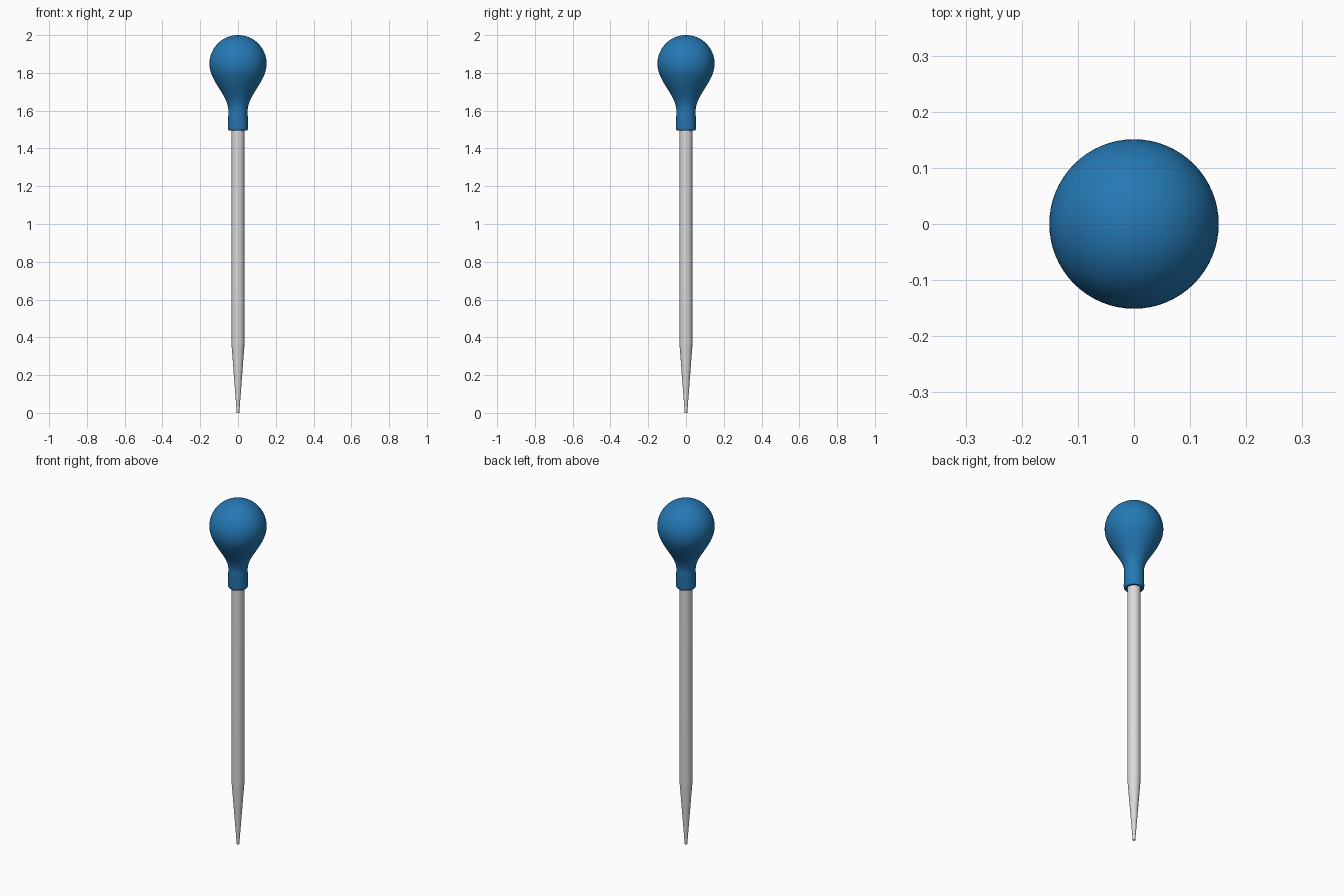
import bpy, bmesh, math
from mathutils import Vector
from mathutils.geometry import interpolate_bezier

cube = bpy.data.objects.get("Cube")
if cube:
    bpy.data.objects.remove(cube, do_unlink=True)


def material(name, color, roughness):
    mat = bpy.data.materials.new(name)
    mat.use_nodes = True
    mat.diffuse_color = color
    bsdf = mat.node_tree.nodes["Principled BSDF"]
    bsdf.inputs["Base Color"].default_value = color
    bsdf.inputs["Roughness"].default_value = roughness
    return mat


def lathe(name, profile, mat, segments=64):
    """Spin a (radius, height) profile around the z axis."""
    bm = bmesh.new()
    verts = [bm.verts.new((r, 0, z)) for r, z in profile]
    edges = [bm.edges.new(pair) for pair in zip(verts, verts[1:])]
    bmesh.ops.spin(bm, geom=verts + edges, axis=(0, 0, 1), cent=(0, 0, 0),
                   angle=math.tau, steps=segments, use_duplicate=False)
    bmesh.ops.remove_doubles(bm, verts=bm.verts[:], dist=0.0002)
    bmesh.ops.recalc_face_normals(bm, faces=bm.faces[:])
    mesh = bpy.data.meshes.new(name)
    bm.to_mesh(mesh)
    bm.free()
    mesh.materials.append(mat)
    obj = bpy.data.objects.new(name, mesh)
    bpy.context.collection.objects.link(obj)
    bpy.ops.object.select_all(action='DESELECT')
    obj.select_set(True)
    bpy.context.view_layer.objects.active = obj
    bpy.ops.object.shade_smooth_by_angle(angle=math.radians(35))
    return obj


rubber = material("blue rubber", (0.018, 0.19, 0.46, 1), 0.5)
glass = material("pale glass", (0.7, 0.7, 0.7, 1), 0.2)

# Squeeze bulb: round top, curved neck, collar with a rounded lip
radius, centre = 0.151, 1.849
bulb = []
for i in range(33):
    a = math.radians(90 - 115 * i / 32)
    bulb.append((radius * math.cos(a), centre + radius * math.sin(a)))
neck = interpolate_bezier(Vector((*bulb[-1], 0)), Vector((0.104, 1.71, 0)),
                          Vector((0.052, 1.665, 0)), Vector((0.051, 1.6, 0)), 18)
bulb += [(p.x, p.y) for p in neck[1:]]
bulb += [(0.053, 1.51), (0.052, 1.5), (0.048, 1.495), (0.038, 1.495),
         (0.034, 1.5), (0.034, 1.55)]
lathe("squeeze_bulb", bulb, rubber)

# Hollow tube: open tapered tip, straight barrel running up into the collar
tube = [(0.029, 1.58), (0.029, 0.37), (0.004, 0.03), (0.004, 0.002),
        (0.005, 0), (0.007, 0), (0.008, 0.003), (0.009, 0.03),
        (0.033, 0.345), (0.034, 0.37), (0.034, 1.58), (0.029, 1.58)]
lathe("glass_tube", tube, glass)
